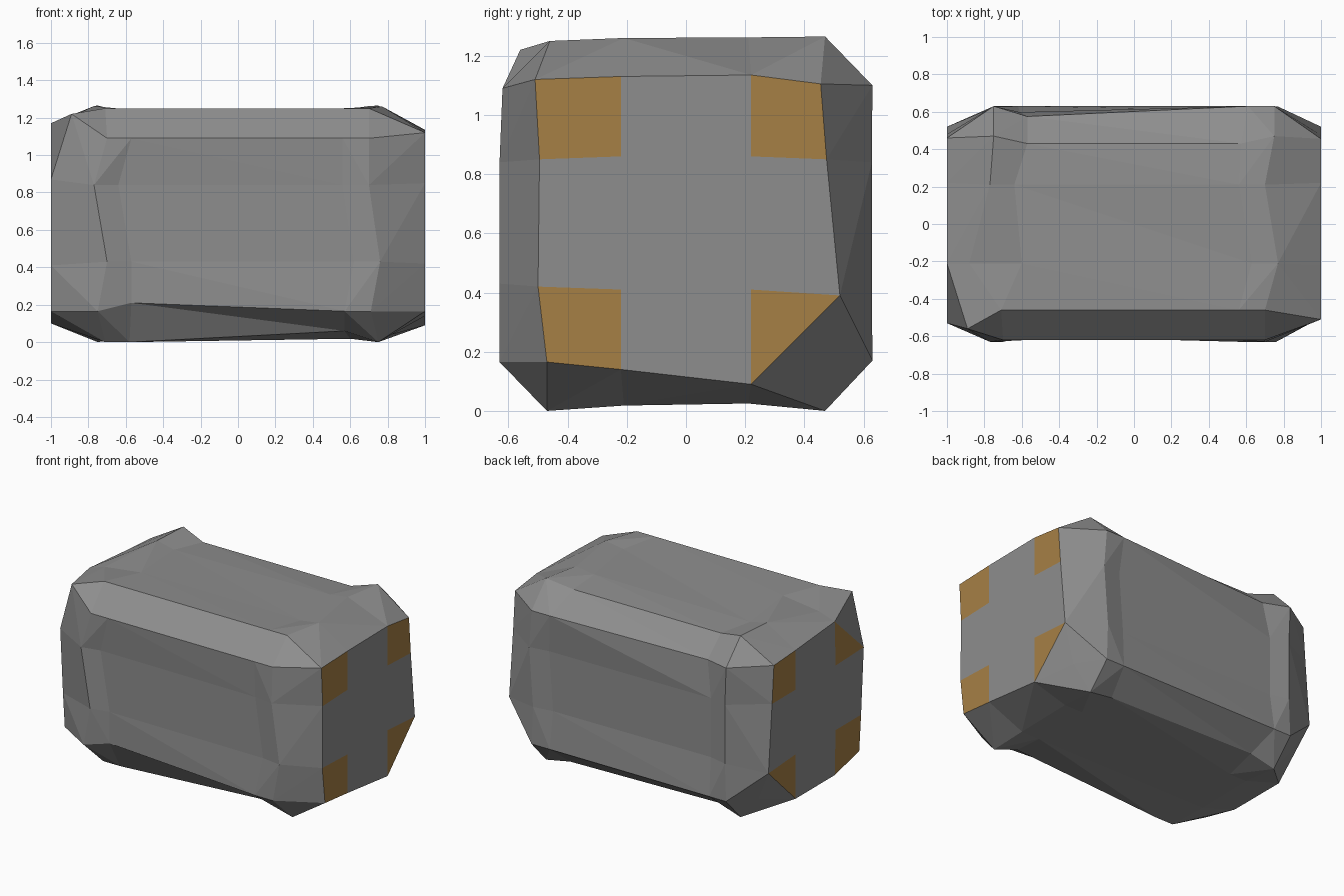
import bpy, bmesh
from mathutils import Vector

if "Cube" in bpy.data.objects:
    bpy.data.objects.remove(bpy.data.objects["Cube"])

# Two flat colours
def material(name, rgb):
    m = bpy.data.materials.new(name)
    m.diffuse_color = (*rgb, 1)
    m.use_nodes = True
    m.node_tree.nodes["Principled BSDF"].inputs["Base Color"].default_value = m.diffuse_color
    return m

grey = material("stone_grey", (0.27, 0.27, 0.27))
ochre = material("ochre_patch", (0.38, 0.215, 0.06))

# Cross-section (y, z): front side up, top, back side down, underside
SECTION = [(-.63, .165), (-.63, .43), (-.63, .84), (-.62, 1.09),
           (-.46, 1.25), (-.21, 1.26), (.21, 1.262), (.47, 1.265),
           (.63, 1.1), (.628, .84), (.628, .43), (.63, .17),
           (.47, 0), (.21, .025), (-.21, .018), (-.47, 0)]
LEFT_X = [-.75, -.70, -.77, -.70, -.71, -.88, -.77, -.75,
          -.75, -.74, -.74, -.75, -.75, -.74, -.74, -.71]
RIGHT_X = [.71, .76, .70, .70, .70, .77, .70, .75,
           .75, .77, .74, .75, .75, .74, .74, .75]

# Rim of each end face (y, z), same order with one point per corner
LEFT_RIM = [(-.48, .165), (-.50, .41), (-.53, .87), (-.56, 1.22),
            (-.21, 1.17), (.22, 1.135), (.46, 1.12), (.48, .86),
            (.52, .39), (.46, .16), (.22, .10), (-.21, .10)]
RIGHT_RIM = [(-.47, .165), (-.50, .42), (-.495, .85), (-.51, 1.12),
             (-.22, 1.13), (.22, 1.135), (.455, 1.105), (.475, .85),
             (.52, .39), (.46, .16), (.22, .09), (-.22, .14)]
GRID = [(0, 0), (0, 1), (0, 2), (0, 3), (1, 3), (2, 3),
        (3, 3), (3, 2), (3, 1), (3, 0), (2, 0), (1, 0)]
CENTRE = Vector((0, 0, .63))

bm = bmesh.new()

def ring(xs, changes, dent=0):
    """One cross-section; dent sinks the two middle points of each side."""
    pts = [[x, *yz] for x, yz in zip(xs, SECTION)]
    for i, p in enumerate(pts):
        if i % 4 in (1, 2) and i < 12:
            axis, sign = ((1, 1), (2, -1), (1, -1))[i // 4]
            p[axis] += sign * dent
    for i, p in changes.items():
        pts[i] = p
    return [bm.verts.new(p) for p in pts]

def bridge(a, b, convex=True):
    for i in range(16):
        j = (i + 1) % 16
        p, q, r, s = a[i], a[j], b[j], b[i]
        if p == q or r == s:
            bm.faces.new(dict.fromkeys((p, q, r, s)))
            continue
        n = (r.co - p.co).cross(s.co - q.co)
        if n.dot(p.co + r.co - 2 * CENTRE) < 0:
            n.negate()
        if convex and n.dot(p.co + r.co) > n.dot(q.co + s.co):
            tris = (p, q, r), (p, r, s)
        else:
            tris = (p, q, s), (q, r, s)
        for t in tris:
            bm.faces.new(t)

def end_cap(x, rim, pushed):
    """3x3 grid end face; pushed corners leave the plane. Returns a 16-point ring."""
    verts = [bm.verts.new((pushed.get(i, x), *p)) for i, p in enumerate(rim)]
    g = dict(zip(GRID, verts))
    for j, y in ((1, -.22), (2, .22)):
        for k, z in ((1, .41), (2, .86)):
            g[j, k] = bm.verts.new((x, y, z))
    for j in range(3):
        for k in range(3):
            if j != 1 and k != 1:      # corner squares are split across
                cj, ck = (0 if j == 0 else 3), (0 if k == 0 else 3)
                ij, ik = (1 if j == 0 else 2), (1 if k == 0 else 2)
                for tip in (g[cj, ck], g[ij, ik]):
                    f = bm.faces.new((tip, g[ij, ck], g[cj, ik]))
                    flat = all(abs(v.co.x - x) < 1e-4 for v in f.verts)
                    f.material_index = int(flat)
            else:
                bm.faces.new((g[j, k], g[j + 1, k], g[j + 1, k + 1], g[j, k + 1]))
    return [verts[(i - i // 4) % 12] for i in range(16)]

# Rings from left to right, with the chipped edges of the middle stretch
rings = [
    end_cap(-1, LEFT_RIM, {3: -.89, 9: -.88}),
    ring(LEFT_X, {5: (-.88, -.21, 1.21)}),
    ring([x + .13 for x in LEFT_X], {0: (-.57, -.60, .21), 5: (-.60, -.21, 1.245),
         7: (-.57, .43, 1.22), 8: (-.57, .575, 1.09), 12: (-.57, .46, .05)}, .03),
    ring([x - .14 for x in RIGHT_X], {7: (.57, .43, 1.22), 12: (.57, .46, .03),
         15: (.57, -.46, .06)}, .02),
    ring(RIGHT_X, {}),
    end_cap(1, RIGHT_RIM, {9: .88}),
]
for k, (a, b) in enumerate(zip(rings, rings[1:])):
    bridge(a, b, convex=(k != 2))

bmesh.ops.recalc_face_normals(bm, faces=bm.faces)

# Chiselled block
mesh = bpy.data.meshes.new("stone_block")
bm.to_mesh(mesh)
bm.free()
mesh.materials.append(grey)
mesh.materials.append(ochre)
block = bpy.data.objects.new("stone_block", mesh)
bpy.context.collection.objects.link(block)
